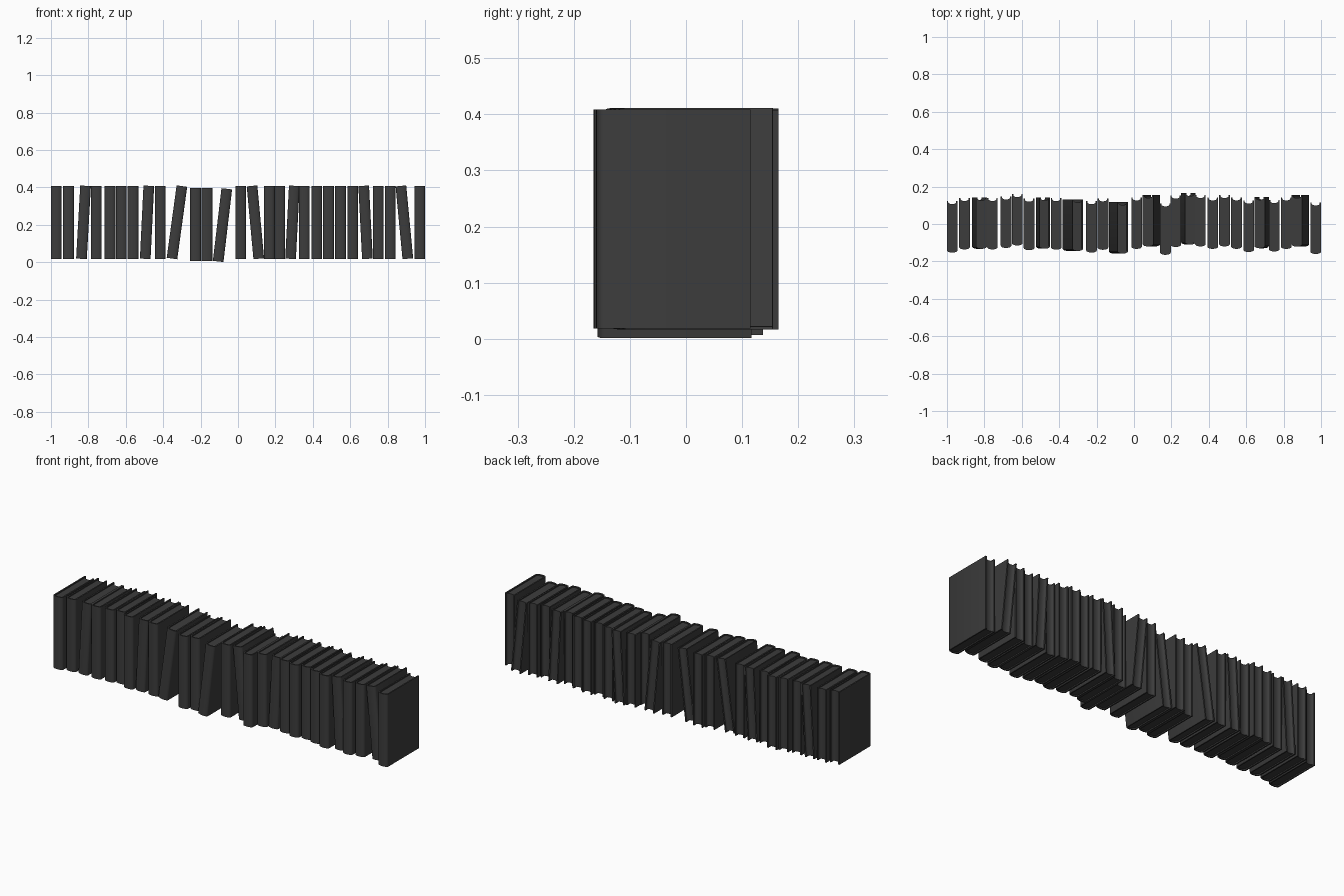
import bpy, bmesh, math
from mathutils import Matrix, Vector

if "Cube" in bpy.data.objects:
    bpy.data.objects.remove(bpy.data.objects["Cube"])

W, D, H = 0.057, 0.275, 0.391     # book thickness, depth, height
BOARD, INSET, BULGE = 0.007, 0.006, 0.012

mat = bpy.data.materials.new("dark_grey")
mat.diffuse_color = (0.045, 0.045, 0.045, 1)
mat.use_nodes = True
mat.node_tree.nodes["Principled BSDF"].inputs["Base Color"].default_value = mat.diffuse_color


def arc(half, y_edge, bulge, n=8):
    """Points from +half to -half, bowed towards -y by bulge."""
    return [(half * math.cos(math.pi * i / n),
             y_edge - bulge * math.sin(math.pi * i / n)) for i in range(n + 1)]


def prism(name, pts, h, place):
    bm = bmesh.new()
    face = bm.faces.new([bm.verts.new((x, y, -h / 2)) for x, y in pts])
    top = bmesh.ops.extrude_face_region(bm, geom=[face])["geom"]
    bmesh.ops.translate(bm, vec=(0, 0, h),
                        verts=[v for v in top if isinstance(v, bmesh.types.BMVert)])
    bmesh.ops.recalc_face_normals(bm, faces=bm.faces)
    me = bpy.data.meshes.new(name)
    bm.to_mesh(me)
    bm.free()
    me.materials.append(mat)
    ob = bpy.data.objects.new(name, me)
    ob.matrix_world = place
    bpy.context.collection.objects.link(ob)
    bpy.context.view_layer.objects.active = ob
    ob.select_set(True)
    bpy.ops.object.shade_smooth_by_angle(angle=math.radians(35))
    ob.select_set(False)


# Cross-sections: U-shaped cover with rounded spine, page block with hollow fore edge
hw, hd = W / 2, D / 2
inner = hw - BOARD
spine_y = -hd + BULGE
cover = ([(hw, hd)] + arc(hw, spine_y, BULGE) + [(-hw, hd), (-inner, hd)]
         + arc(inner, spine_y + 0.003, BULGE - 0.004)[::-1] + [(inner, hd)])
pages = (arc(inner, spine_y + 0.003, BULGE - 0.004)
         + arc(inner, hd - 0.006, 0.010)[::-1])

# Each book: centre x at bottom, centre x at top, back-edge y, base z
Z = 0.018
books = [
    (-.972, -.972, .122, Z), (-.906, -.906, .139, Z), (-.837, -.815, .142, Z),
    (-.757, -.757, .139, Z), (-.684, -.684, .147, Z), (-.624, -.624, .160, Z),
    (-.561, -.561, .135, Z), (-.496, -.477, .143, Z), (-.416, -.416, .138, Z),
    (-.353, -.300, .131, Z), (-.227, -.227, .122, .007), (-.166, -.166, .137, .007),
    (-.106, -.060, .117, .003), (.014, .014, .142, Z), (.111, .075, .155, Z),
    (.168, .168, .110, Z), (.223, .223, .152, Z), (.281, .301, .165, Z),
    (.355, .355, .155, Z), (.421, .421, .142, Z), (.484, .484, .155, Z),
    (.548, .548, .142, Z), (.613, .613, .125, Z), (.692, .672, .145, Z),
    (.750, .750, .128, Z), (.814, .814, .142, Z), (.908, .871, .154, Z),
    (.9715, .9715, .115, Z),
]
for i, (xb, xt, back, z) in enumerate(books, 1):
    lean = math.asin((xt - xb) / H)
    place = (Matrix.Translation(Vector(((xb + xt) / 2, back - hd, z + H / 2)))
             @ Matrix.Rotation(lean, 4, 'Y'))
    prism(f"book_cover_{i:02d}", cover, H, place)
    prism(f"book_pages_{i:02d}", pages, H - 2 * INSET, place)
